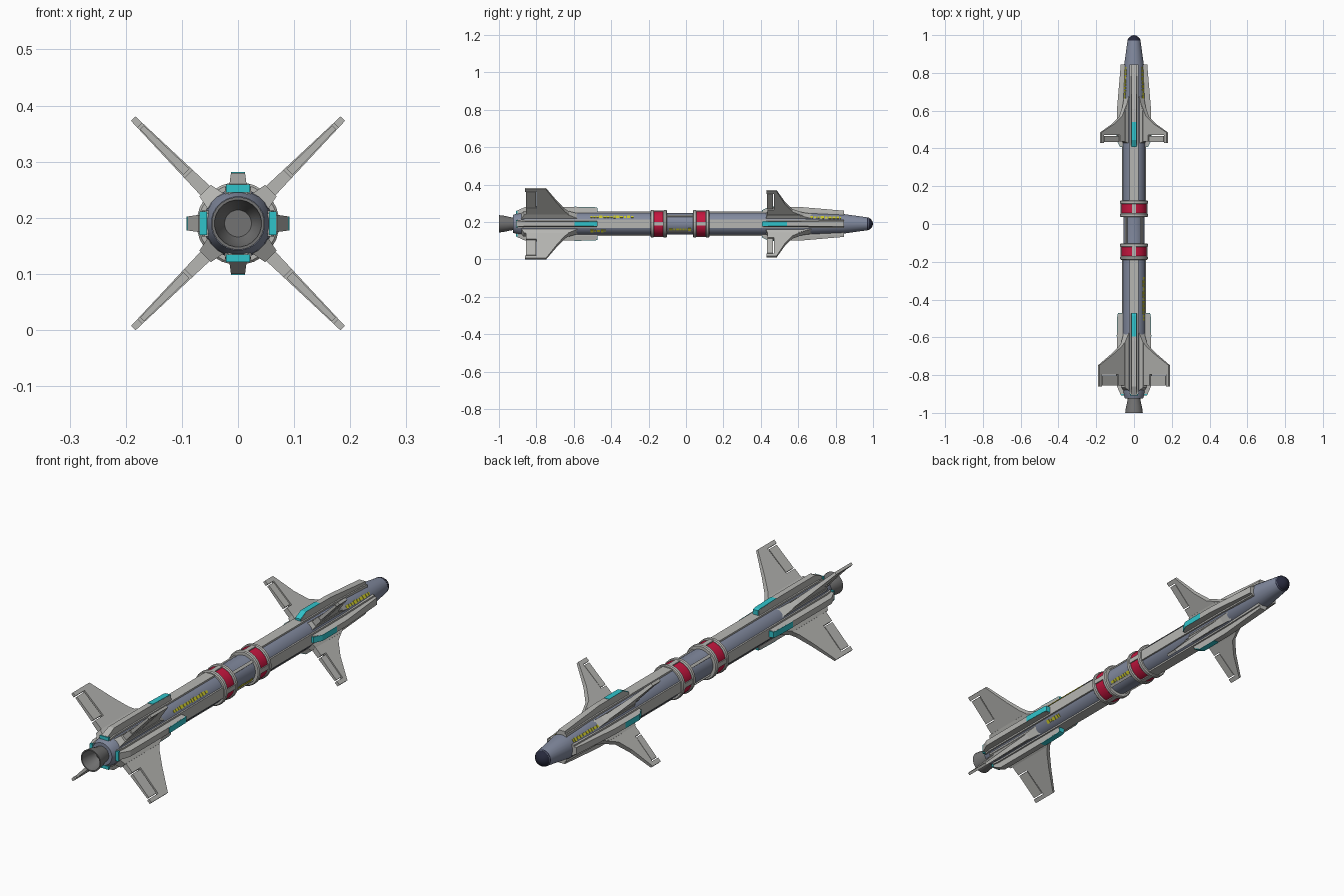
import bpy, bmesh, math, random

if "Cube" in bpy.data.objects:
    bpy.data.objects.remove(bpy.data.objects["Cube"])

CZ = 0.19  # height of the body axis
random.seed(4)


def mat(name, r, g, b):
    m = bpy.data.materials.new(name)
    m.diffuse_color = (r, g, b, 1)
    m.use_nodes = True
    m.node_tree.nodes["Principled BSDF"].inputs["Base Color"].default_value = m.diffuse_color
    return m


GREY = mat("light_grey", 0.47, 0.47, 0.45)
SLATE = mat("slate_blue", 0.22, 0.25, 0.34)
RED = mat("red", 0.56, 0.008, 0.05)
CYAN = mat("cyan", 0.03, 0.55, 0.6)
YELLOW = mat("yellow", 0.6, 0.58, 0.02)
NAVY = mat("dark_navy", 0.02, 0.022, 0.045)
METAL = mat("nozzle_grey", 0.17, 0.17, 0.17)

AXIAL = [0, 90, 180, 270]
DIAG = [45, 135, 225, 315]


def finish(name, bm, material, smooth=False):
    bmesh.ops.recalc_face_normals(bm, faces=bm.faces)
    me = bpy.data.meshes.new(name)
    bm.to_mesh(me)
    bm.free()
    me.materials.append(material)
    if smooth:
        for p in me.polygons:
            p.use_smooth = True
        me.set_sharp_from_angle(angle=math.radians(32))
    ob = bpy.data.objects.new(name, me)
    bpy.context.collection.objects.link(ob)
    return ob


def lathe(name, profile, material, n=24):
    """Turn (y, radius) points around the body axis; radius 0 makes a pole."""
    bm = bmesh.new()
    rings = []
    for y, r in profile:
        if r == 0:
            rings.append([bm.verts.new((0, y, CZ))] * n)
        else:
            rings.append([bm.verts.new((r * math.sin(2 * math.pi * (i + .5) / n), y,
                                        CZ + r * math.cos(2 * math.pi * (i + .5) / n)))
                          for i in range(n)])
    for a, b in zip(rings, rings[1:]):
        for i in range(n):
            j = (i + 1) % n
            vs = list(dict.fromkeys([a[i], a[j], b[j], b[i]]))
            if len(vs) > 2:
                bm.faces.new(vs)
    return finish(name, bm, material, True)


def add_slab(bm, profile, angle, half):
    """Slab with a (y, radius) outline; half(r) gives its half thickness."""
    a = math.radians(angle)
    s, c = math.sin(a), math.cos(a)
    sides = []
    for sign in (-1, 1):
        sides.append([bm.verts.new((r * s + sign * half(r) * c, y,
                                    CZ + r * c - sign * half(r) * s)) for y, r in profile])
    n = len(profile)
    bm.faces.new(sides[0])
    bm.faces.new(sides[1][::-1])
    for i in range(n):
        j = (i + 1) % n
        bm.faces.new([sides[0][i], sides[0][j], sides[1][j], sides[1][i]])


def slabs(name, profile, angles, half, material):
    bm = bmesh.new()
    for a in angles:
        add_slab(bm, profile, a, half)
    return finish(name, bm, material)


def rect(y0, y1, r0, r1):
    return [(y0, r0), (y1, r0), (y1, r1), (y0, r1)]


# Body, nose tip and nozzle
lathe("body", [(-.925, 0), (-.925, .048), (-.895, .059), (-.86, .062), (-.18, .062), (-.1, .057),
               (.04, .057), (.12, .062), (.62, .062), (.84, .053), (.975, .034), (.975, 0)], SLATE)
lathe("nose_tip", [(.968, 0), (.968, .0355), (.978, .033), (.99, .024), (.997, .012), (1, 0)], NAVY)
lathe("nozzle", [(-.92, .033), (-.94, .036), (-.97, .043), (-1, .047), (-1, .042),
                 (-.96, .036), (-.93, .024), (-.93, 0)], METAL)

# Clamp rings with red bands between them
for tag, y0 in (("rear", -.19), ("front", .037)):
    for k, y in (("a", y0), ("b", y0 + .068)):
        lathe(f"{tag}_ring_{k}", [(y, .05), (y, .07), (y + .004, .074), (y + .016, .074),
                                  (y + .02, .07), (y + .02, .05)], GREY)
    lathe(f"{tag}_red_band", [(y0 + .01, .05), (y0 + .01, .068), (y0 + .075, .068),
                              (y0 + .075, .05)], RED)
    slabs(f"{tag}_band_bars", rect(y0 + .01, y0 + .075, .05, .0715), AXIAL,
          lambda r: .01, GREY)
# Connecting rails between the clamps
slabs("centre_rails", rect(-.11, .045, .045, .062), DIAG, lambda r: .006, GREY)

# Light panels along the body
slabs("rear_panels", [(-.9, .045), (-.18, .045), (-.18, .0645), (-.87, .0645), (-.9, .06)],
      AXIAL, lambda r: .023, GREY)
slabs("front_panels", [(.12, .045), (.845, .04), (.845, .059), (.62, .0645), (.12, .0645)],
      AXIAL, lambda r: .023, GREY)


# Raised strakes with cyan insets
def ridge(r):
    return .016 - (r - .065) * .14


slabs("rear_strakes", [(-.905, .05), (-.475, .05), (-.475, .083), (-.485, .086), (-.62, .09),
                       (-.86, .09), (-.905, .07)], AXIAL, ridge, GREY)
slabs("front_strakes", [(.41, .05), (.845, .045), (.845, .07), (.61, .09), (.445, .09),
                        (.41, .072)], AXIAL, ridge, GREY)
slabs("rear_cyan_insets", [(-.595, .08), (-.472, .06), (-.472, .085), (-.484, .0885),
                           (-.595, .0915)], AXIAL, lambda r: .0125, CYAN)
slabs("front_cyan_insets", [(.407, .06), (.54, .08), (.54, .0915), (.444, .0915),
                            (.407, .0735)], AXIAL, lambda r: .0125, CYAN)
slabs("tail_cyan_plates", rect(-.909, -.9, .055, .069), AXIAL, lambda r: .021, CYAN)


# Diagonal fins with a notch for each flap
def thick(r):
    return .0125 - (r - .06) * .034


def flap_thick(r):
    return thick(r) * .75


slabs("rear_fins", [(-.855, .055), (-.855, .125), (-.798, .125), (-.798, .247), (-.86, .247),
                    (-.86, .264), (-.748, .264), (-.69, .165), (-.65, .105), (-.60, .055)],
      DIAG, thick, GREY)
slabs("rear_flaps", rect(-.855, -.803, .13, .242), DIAG, flap_thick, GREY)
slabs("front_fins", [(.437, .055), (.437, .115), (.47, .115), (.47, .232), (.43, .232),
                     (.43, .25), (.484, .25), (.53, .155), (.57, .1), (.66, .055)],
      DIAG, thick, GREY)
slabs("front_flaps", rect(.433, .466, .12, .227), DIAG, flap_thick, GREY)
# Fin root housings
slabs("rear_fin_roots", [(-.885, .05), (-.56, .05), (-.63, .083), (-.865, .083)], DIAG,
      lambda r: .021 - (r - .05) * .2, GREY)
slabs("front_fin_roots", [(.425, .05), (.70, .05), (.60, .078), (.435, .078)], DIAG,
      lambda r: .019 - (r - .05) * .2, GREY)


# Yellow stencil marks as rows of plain dashes
def dashes(name, y0, y1, angle):
    bm = bmesh.new()
    y = y0
    while y < y1:
        w = random.uniform(.008, .018)
        top = .0637 - max(0, y - .62) * .041
        if -.1 < y < .04:
            top = .0585
        h = random.uniform(.005, .008)
        add_slab(bm, rect(y, min(y + w, y1), top - .006, top), angle, lambda r: h)
        y += w + .005
    finish(name, bm, YELLOW)


dashes("rear_right_marks", -.51, -.28, 54)
dashes("front_right_marks", .665, .83, 54)
dashes("front_left_marks", .665, .83, -54)
dashes("centre_lower_marks", -.09, .03, 122)
dashes("rear_lower_marks", -.51, -.43, 128)
